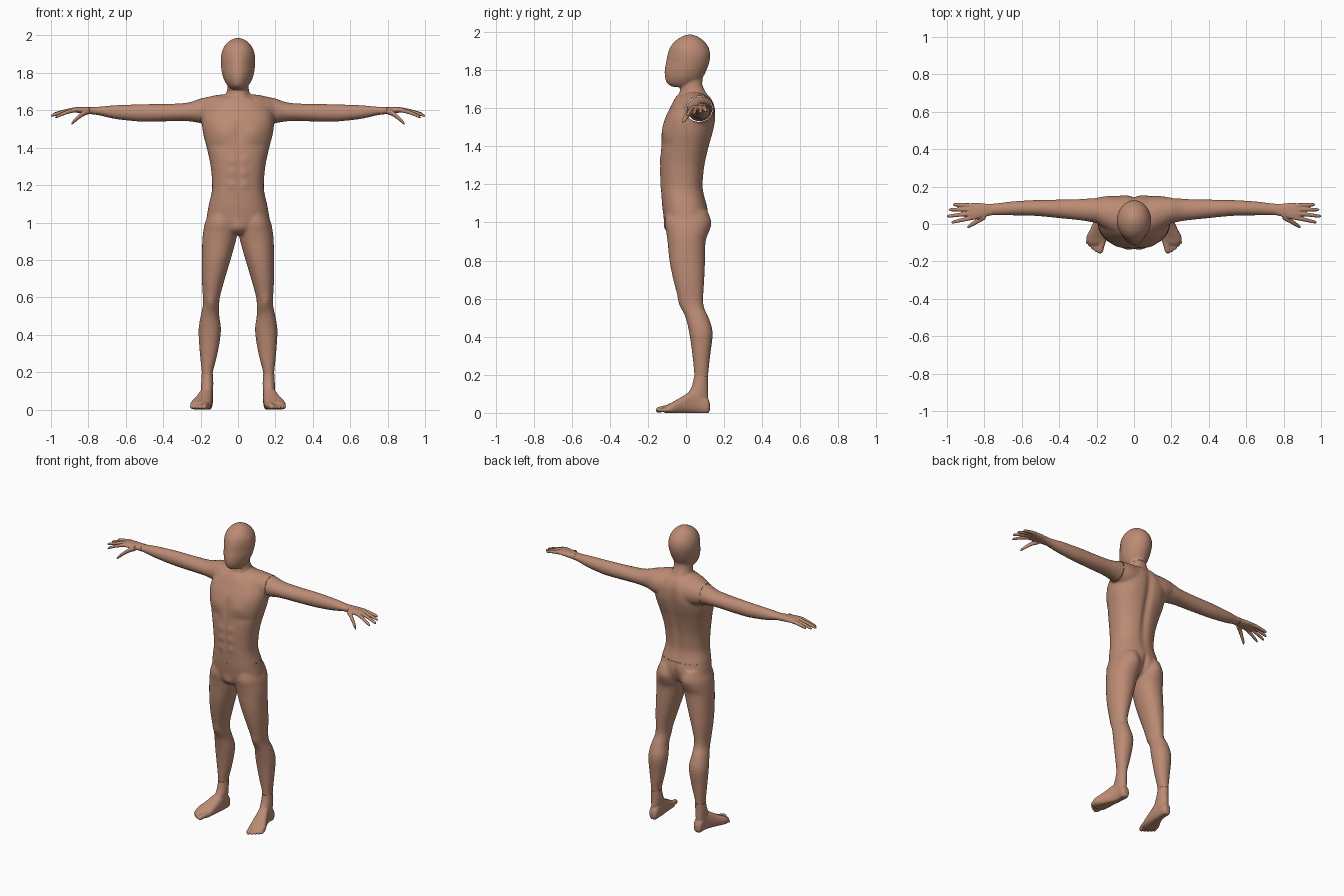
import bpy, bmesh, math

skin = bpy.data.materials.new("warm brown skin")
skin.diffuse_color = (0.5, 0.26, 0.175, 1)

AXES = {"x": (0, 1, 2), "y": (1, 0, 2), "z": (2, 0, 1)}


def spline(p0, p1, p2, p3, t):
    return [b + 0.5 * t * (c - a + t * (2 * a - 5 * b + 4 * c - d + t * (3 * (b - c) + d - a)))
            for a, b, c, d in zip(p0, p1, p2, p3)]


def loft(bm, axis, rows, side=1, power=2.0, n=32, sub=5):
    """Closed skin through oval sections: (position, a min, a max, b min, b max)."""
    m = len(rows)
    fine = [spline(rows[max(i - 1, 0)], rows[i], rows[i + 1], rows[min(i + 2, m - 1)], k / sub)
            for i in range(m - 1) for k in range(sub)] + [rows[-1]]
    pi, ai, bi = AXES[axis]
    rings = []
    for p, a0, a1, b0, b1 in fine:
        ring = []
        for k in range(n):
            c, s = math.cos(math.tau * k / n), math.sin(math.tau * k / n)
            co = [0, 0, 0]
            co[pi] = p
            co[ai] = (a0 + a1) / 2 + (a1 - a0) / 2 * math.copysign(abs(c) ** (2 / power), c)
            co[bi] = (b0 + b1) / 2 + (b1 - b0) / 2 * math.copysign(abs(s) ** (2 / power), s)
            co[0] *= side
            ring.append(bm.verts.new(co))
        rings.append(ring)
    for r, q in zip(rings, rings[1:]):
        for k in range(n):
            bm.faces.new((r[k], r[(k + 1) % n], q[(k + 1) % n], q[k]))
    bm.faces.new(rings[0])
    bm.faces.new(rings[-1])


def digit(bm, axis, start, end, r0, r1, side=1):
    """Finger or toe that droops towards a rounded tip."""
    pi, ai, bi = AXES[axis]
    rows = []
    for t, f in ((0, 1), (0.3, 1), (0.6, 1), (0.85, 1), (0.95, 0.75), (1, 0.25)):
        r = (r0 + (r1 - r0) * t) * f
        p = start[pi] + (end[pi] - start[pi]) * t
        a = start[ai] + (end[ai] - start[ai]) * t
        b = start[bi] + (end[bi] - start[bi]) * t ** 1.4
        rows.append((p, a - r, a + r, b - r, b + r))
    loft(bm, axis, rows, side, n=14, sub=3)


def finish(name, bm, voxel=0, smooth=6, cuts=(), bumps=(), shape=None):
    """Fuse overlapping volumes, sculpt soft bumps, then trim at the seams."""
    bmesh.ops.recalc_face_normals(bm, faces=bm.faces)
    me = bpy.data.meshes.new(name)
    bm.to_mesh(me)
    bm.free()
    ob = bpy.data.objects.new(name, me)
    bpy.context.collection.objects.link(ob)
    if voxel:
        mod = ob.modifiers.new("fuse", "REMESH")
        mod.mode = "VOXEL"
        mod.voxel_size = voxel
        mod = ob.modifiers.new("soften", "SMOOTH")
        mod.iterations = smooth
        dg = bpy.context.evaluated_depsgraph_get()
        me = bpy.data.meshes.new_from_object(ob.evaluated_get(dg))
        ob.modifiers.clear()
        ob.data = me
    bm = bmesh.new()
    bm.from_mesh(me)
    bm.normal_update()
    facing = [v.normal.y for v in bm.verts]
    for v, ny in zip(bm.verts, facing):
        for d, x, z, sx, sz, amount in bumps:      # d: -1 front, 1 back
            w = max(0, ny * d)
            v.co.y += d * w * amount * math.exp(-((abs(v.co.x) - x) / sx) ** 2 - ((v.co.z - z) / sz) ** 2)
        if shape:
            shape(v.co)
    for co, no in cuts:
        bmesh.ops.bisect_plane(bm, geom=bm.verts[:] + bm.edges[:] + bm.faces[:],
                               plane_co=co, plane_no=no, clear_outer=True)
    for f in bm.faces:
        f.smooth = True
    bm.to_mesh(me)
    bm.free()
    me.materials.clear()
    me.materials.append(skin)


NECK = [(1.58, -.10, .10, -.06, .14), (1.64, -.085, .085, -.045, .13), (1.68, -.066, .066, -.035, .11),
        (1.72, -.057, .057, -.03, .09), (1.76, -.056, .056, -.035, .085), (1.82, -.056, .056, -.04, .085)]
NECK_CUT = ((0, -.03, 1.70), (0, -.33, 1))

# head
bm = bmesh.new()
loft(bm, "z", [(1.712, -.035, .035, -.07, .04), (1.73, -.055, .055, -.098, .07), (1.76, -.074, .074, -.11, .088),
               (1.80, -.086, .086, -.112, .108), (1.84, -.091, .091, -.105, .122), (1.88, -.092, .092, -.097, .127),
               (1.92, -.084, .084, -.083, .118), (1.955, -.063, .063, -.055, .092), (1.978, -.034, .034, -.018, .058),
               (1.987, -.008, .008, .012, .03)])
loft(bm, "z", NECK)


def narrow_face(co):
    co.x *= 1 - 0.22 * min(1, max(0, -co.y / .11)) * min(1, max(0, (1.95 - co.z) / .1))


finish("head", bm, .006, 5, [(NECK_CUT[0], [-c for c in NECK_CUT[1]])], shape=narrow_face)

# torso with shoulder bar and neck base
bm = bmesh.new()
loft(bm, "z", [(1.06, -.158, .158, -.125, .112), (1.10, -.155, .155, -.126, .108), (1.15, -.143, .143, -.13, .095),
               (1.2, -.138, .138, -.132, .09), (1.3, -.146, .146, -.135, .10), (1.4, -.167, .167, -.13, .122),
               (1.47, -.185, .185, -.125, .14), (1.54, -.193, .193, -.113, .152), (1.6, -.18, .18, -.085, .152),
               (1.64, -.14, .14, -.065, .14), (1.67, -.09, .09, -.045, .12)], power=2.3, n=48)
bar = [(.24, .005, .138, 1.532, 1.663), (.2, .003, .14, 1.53, 1.664), (.15, -.03, .147, 1.51, 1.674),
       (.08, -.06, .145, 1.5, 1.685)]
loft(bm, "x", [(-p, *r) for p, *r in bar] + [(p, *r) for p, *r in bar[::-1]])
loft(bm, "z", NECK)
abdomen = [(-1, .035, z, .022, .024, .005) for z in (1.2, 1.265, 1.33)]
finish("torso", bm, .007, 10,
       [((0, 0, 1.1), (0, 0, -1)), NECK_CUT, ((.197, 0, 0), (1, 0, 0)), ((-.197, 0, 0), (-1, 0, 0))],
       abdomen + [(-1, .085, 1.48, .055, .045, .009), (-1, 0, 1.48, .016, .07, -.006),
                  (-1, 0, 1.27, .008, .12, -.003), (1, 0, 1.42, .025, .25, -.014),
                  (1, .1, 1.53, .06, .08, .007), (-1, .12, 1.41, .05, .02, -.004)])

# pelvis and legs in one piece
bm = bmesh.new()
loft(bm, "z", [(1.14, -.15, .15, -.126, .10), (1.1, -.155, .155, -.126, .108), (1.05, -.164, .164, -.12, .115),
               (1.0, -.165, .165, -.112, .105), (.96, -.11, .11, -.1, .08), (.935, -.045, .045, -.075, .04)],
     power=2.3, n=48)
for side in (-1, 1):
    loft(bm, "z", [(1.06, .02, .15, -.10, .112), (1.0, .003, .176, -.112, .126), (.95, .003, .186, -.104, .118),
                   (.9, .012, .191, -.097, .103), (.8, .04, .193, -.087, .1), (.7, .07, .193, -.067, .096),
                   (.6, .097, .188, -.04, .09), (.55, .1, .189, -.022, .096), (.5, .1, .2, -.002, .119),
                   (.42, .091, .211, .017, .14), (.3, .109, .204, .034, .127), (.2, .134, .194, .043, .117),
                   (.15, .134, .194, .043, .117)], side, 2.1)
finish("legs", bm, .007, 8, [((0, 0, 1.1), (0, 0, 1)), ((0, 0, .19), (0, 0, -1))],
       [(1, .075, 1.0, .05, .05, .008), (1, 0, 1.0, .015, .06, -.012), (-1, .145, .57, .028, .035, .007),
        (-1, 0, .97, .03, .035, .01)])

for side, label in ((-1, "right"), (1, "left")):
    # arm
    bm = bmesh.new()
    loft(bm, "x", [(.17, .0, .14, 1.53, 1.664), (.2, .005, .138, 1.532, 1.662), (.25, .015, .135, 1.54, 1.645),
                   (.3, .022, .132, 1.543, 1.637), (.4, .032, .13, 1.541, 1.633), (.5, .042, .128, 1.54, 1.632),
                   (.56, .045, .126, 1.543, 1.63), (.66, .047, .119, 1.555, 1.626), (.74, .048, .109, 1.573, 1.619),
                   (.79, .048, .107, 1.58, 1.616)], side)
    finish(label + "_arm", bm, cuts=[((side * .197, 0, 0), (-side, 0, 0)), ((side * .76, 0, 0), (side, 0, 0))])

    # hand with four fingers and a thumb
    bm = bmesh.new()
    loft(bm, "x", [(.73, .048, .109, 1.573, 1.62), (.76, .047, .108, 1.576, 1.618), (.79, .04, .108, 1.58, 1.618),
                   (.83, .028, .112, 1.584, 1.618), (.87, .022, .111, 1.588, 1.616), (.89, .03, .104, 1.592, 1.61)],
         side, 2.4)
    for start, end in (((.865, .034, 1.602), (.978, .008, 1.562)), ((.865, .057, 1.605), (1.002, .041, 1.57)),
                       ((.865, .079, 1.604), (.993, .076, 1.577)), ((.865, .099, 1.602), (.97, .104, 1.585))):
        digit(bm, "x", start, end, .0125, .0085, side)
    digit(bm, "x", (.795, .042, 1.598), (.892, -.018, 1.526), .018, .01, side)
    finish(label + "_hand", bm, .0033, 4, [((side * .76, 0, 0), (-side, 0, 0))])

    # foot with ankle and five toes
    bm = bmesh.new()
    loft(bm, "z", [(.22, .134, .194, .043, .117), (.19, .134, .194, .042, .117), (.14, .132, .197, .03, .116),
                   (.09, .134, .198, .005, .117), (.04, .138, .195, .0, .115)], side)
    loft(bm, "y", [(.126, .15, .18, .015, .05), (.112, .137, .193, -.004, .08), (.07, .134, .197, -.004, .115),
                   (.03, .134, .208, -.004, .115), (-.02, .138, .23, -.004, .086), (-.07, .144, .254, -.004, .057),
                   (-.1, .152, .25, -.003, .042), (-.115, .165, .235, .003, .03)], side, 2.5)
    digit(bm, "y", (.168, -.085, .024), (.183, -.158, .014), .02, .014, side)
    for x0, x1, y1 in ((.192, .203, -.15), (.21, .22, -.138), (.226, .236, -.122), (.24, .248, -.107)):
        digit(bm, "y", (x0, -.07, .024), (x1, y1, .011), .013, .01, side)

    def flat_sole(co):
        co.z = max(co.z, 0)

    finish(label + "_foot", bm, .004, 5, [((0, 0, .19), (0, 0, 1))], shape=flat_sole)
